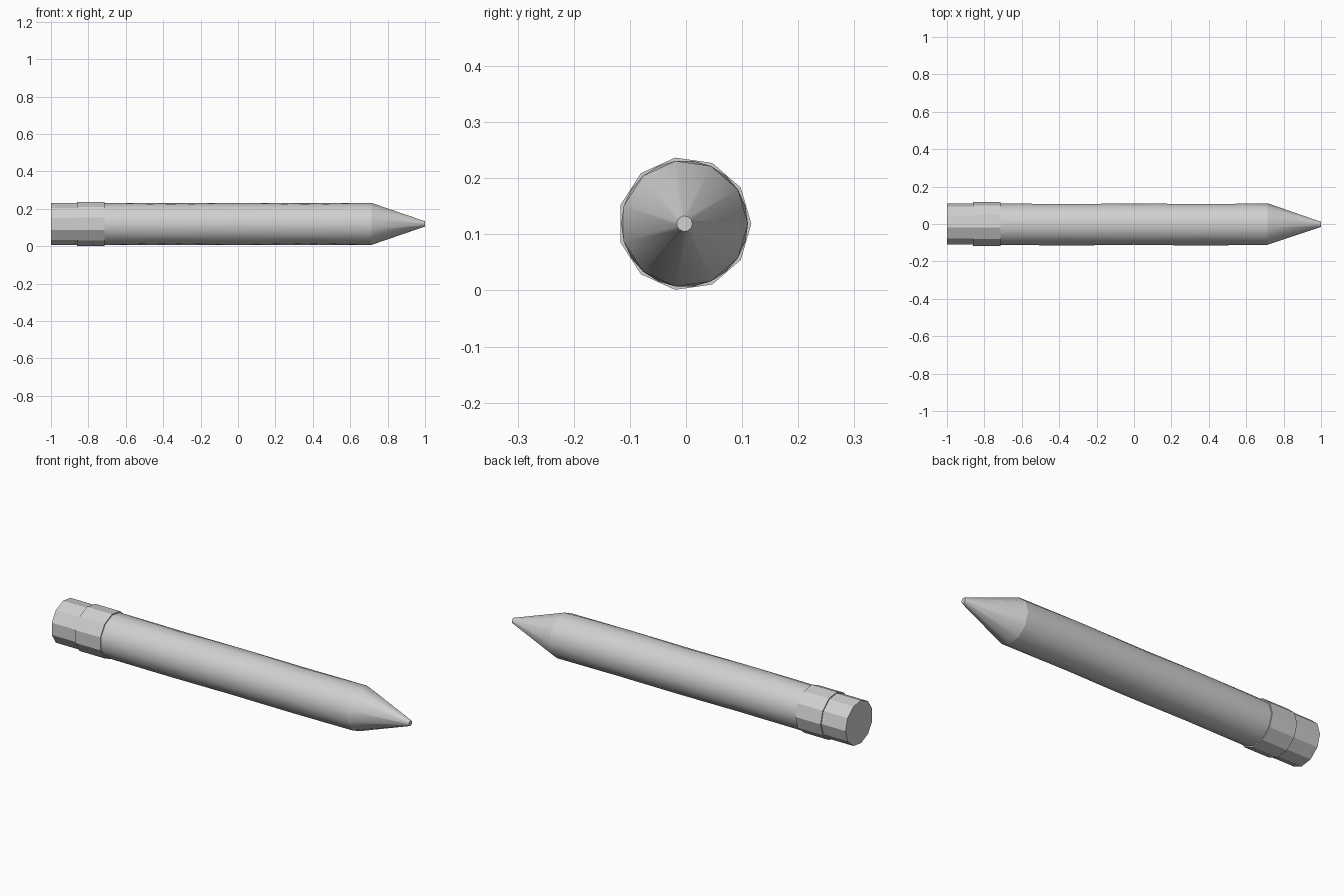
import bpy
import bmesh
from math import cos, sin, tau, radians

if "Cube" in bpy.data.objects:
    bpy.data.objects.remove(bpy.data.objects["Cube"], do_unlink=True)

SIDES = 11
CENTRE_Y, CENTRE_Z = -0.0025, 0.119

grey = bpy.data.materials.new("light_grey")
grey.use_nodes = True
grey.diffuse_color = (0.63, 0.63, 0.63, 1)
grey.node_tree.nodes["Principled BSDF"].inputs["Base Color"].default_value = grey.diffuse_color


def loft(name, stations, smooth_angle=None):
    """Closed tube along x; each station is (x, radius, turn in fractions of a side)."""
    bm = bmesh.new()
    rings = []
    for x, r, turn in stations:
        angles = [tau * (k + turn) / SIDES for k in range(SIDES)]
        rings.append([bm.verts.new((x, CENTRE_Y + r * cos(a), CENTRE_Z + r * sin(a)))
                      for a in angles])
    for i in range(len(rings) - 1):
        low, high = rings[i], rings[i + 1]
        turned = stations[i][2] != stations[i + 1][2]
        if stations[i][2] > stations[i + 1][2]:
            low, high = high, low
        for k in range(SIDES):
            n = (k + 1) % SIDES
            if turned:      # neighbouring rings are staggered by half a side
                bm.faces.new((low[k], low[n], high[k]))
                bm.faces.new((high[k], low[n], high[n]))
            else:
                bm.faces.new((low[k], low[n], high[n], high[k]))
    bm.faces.new(rings[0])
    bm.faces.new(rings[-1])
    bmesh.ops.recalc_face_normals(bm, faces=bm.faces[:])

    mesh = bpy.data.meshes.new(name)
    bm.to_mesh(mesh)
    bm.free()
    mesh.materials.append(grey)
    obj = bpy.data.objects.new(name, mesh)
    bpy.context.collection.objects.link(obj)
    if smooth_angle:
        bpy.ops.object.select_all(action="DESELECT")
        obj.select_set(True)
        bpy.context.view_layer.objects.active = obj
        bpy.ops.object.shade_smooth_by_angle(angle=radians(smooth_angle))
    return obj


# Faceted eraser and the slightly wider metal band that holds it
loft("eraser", [(-1, 0.113, 0), (-0.85, 0.113, 0)])
loft("ferrule", [(-0.86, 0.119, 0), (-0.715, 0.119, 0)])

# Smooth shaft with staggered rings
loft("shaft", [(x, 0.113, turn) for x, turn in
               ((-0.72, 0), (-0.36, 0.5), (0, 0), (0.36, 0.5), (0.715, 0))], 30)

# Sharpened point with a small blunt end
loft("sharpened_point", [(0.715, 0.113, 0), (1, 0.014, 0)], 40)
